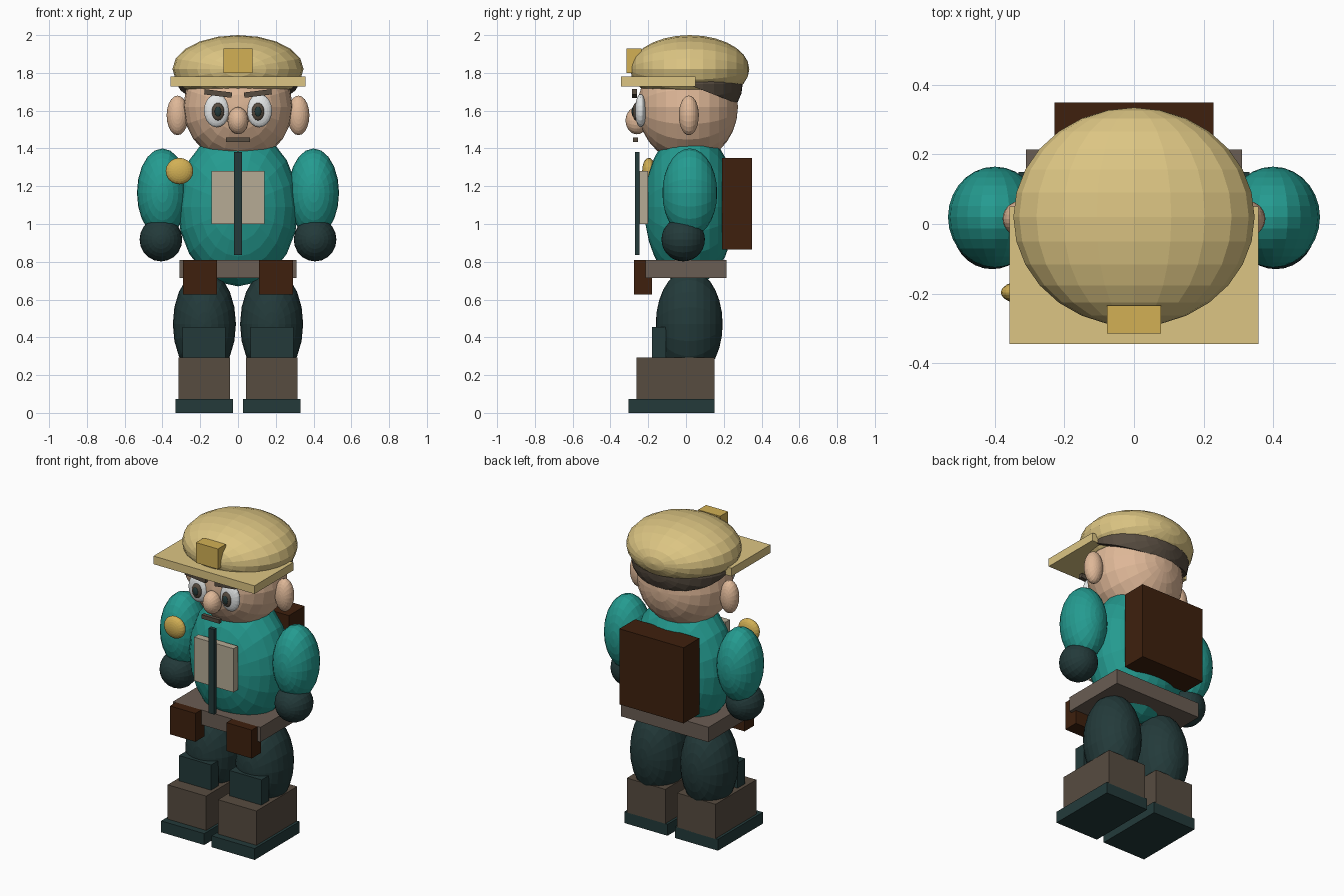
import bpy, bmesh, math
from mathutils import Matrix, Vector

if "Cube" in bpy.data.objects:
    bpy.data.objects.remove(bpy.data.objects["Cube"])


def material(name, hexcol):
    m = bpy.data.materials.new(name)
    rgb = [int(hexcol[i:i + 2], 16) / 255 for i in (0, 2, 4)]
    lin = [c / 12.92 if c <= 0.04045 else ((c + 0.055) / 1.055) ** 2.4 for c in rgb]
    m.diffuse_color = (*lin, 1)
    m.use_nodes = True
    m.node_tree.nodes["Principled BSDF"].inputs["Base Color"].default_value = m.diffuse_color
    return m


STRAW = material("straw", "DCC583")
GOLD = material("gold", "D2B055")
SKIN = material("skin", "DFB898")
TEAL = material("teal", "249B90")
DARK = material("dark_slate", "233A3A")
BROWN = material("grey_brown", "574C40")
BELT = material("belt_brown", "6A5D53")
LEATHER = material("dark_leather", "3E200D")
BEIGE = material("beige", "B6AB95")
WHITE = material("eye_white", "E6E9E9")


def finish(name, bm, mat):
    me = bpy.data.meshes.new(name)
    bmesh.ops.recalc_face_normals(bm, faces=bm.faces)
    bm.to_mesh(me)
    bm.free()
    me.materials.append(mat)
    ob = bpy.data.objects.new(name, me)
    bpy.context.collection.objects.link(ob)
    return ob


def box(name, mat, x, y, z, roll=0.0):
    """Box from (min, max) ranges, optionally rolled about the y axis."""
    bm = bmesh.new()
    size = [r[1] - r[0] for r in (x, y, z)]
    mid = Vector([(r[0] + r[1]) / 2 for r in (x, y, z)])
    bmesh.ops.create_cube(bm, size=1, matrix=Matrix.Translation(mid)
                          @ Matrix.Rotation(roll, 4, 'Y') @ Matrix.Diagonal((*size, 1)))
    return finish(name, bm, mat)


def ball(name, mat, centre, radii, cut=None):
    """Faceted ellipsoid with its poles along y; cut = (point, normal) removes that side."""
    bm = bmesh.new()
    bmesh.ops.create_uvsphere(bm, u_segments=20, v_segments=14, radius=1,
                              matrix=Matrix.Translation(centre) @ Matrix.Diagonal((*radii, 1))
                              @ Matrix.Rotation(math.pi / 2, 4, 'X'))
    if cut:
        geom = bm.verts[:] + bm.edges[:] + bm.faces[:]
        res = bmesh.ops.bisect_plane(bm, geom=geom, plane_co=cut[0], plane_no=cut[1], clear_outer=True)
        edges = [e for e in res["geom_cut"] if isinstance(e, bmesh.types.BMEdge)]
        bmesh.ops.contextual_create(bm, geom=edges)
    return finish(name, bm, mat)


def span(s, a, b):
    """Mirror an x range to side s."""
    return tuple(sorted((s * a, s * b)))


# Torso and gear
ball("torso", TEAL, (0, 0.02, 1.09), (0.32, 0.24, 0.42))
box("chest_panel", BEIGE, (-0.14, 0.14), (-0.245, -0.20), (1.0, 1.28))
box("front_zip", DARK, (-0.02, 0.02), (-0.27, -0.245), (0.835, 1.38))
ball("shoulder_badge", GOLD, (-0.31, -0.197, 1.28), (0.073, 0.035, 0.07))
box("backpack", LEATHER, (-0.228, 0.228), (0.19, 0.35), (0.865, 1.35))
box("belt", BELT, (-0.31, 0.31), (-0.215, 0.215), (0.715, 0.81))

# Head and hat
ball("head", SKIN, (0, 0.01, 1.62), (0.29, 0.265, 0.295))
ball("hair", BROWN, (0, 0.03, 1.74), (0.32, 0.27, 0.22),
     cut=((0, 0.045, 1.725), (0, -0.36, -0.93)))
ball("hat_crown", STRAW, (0, 0.02, 1.82), (0.347, 0.315, 0.18))
box("hat_brim", STRAW, (-0.358, 0.358), (-0.345, 0.05), (1.728, 1.78))
box("hat_badge", GOLD, (-0.078, 0.078), (-0.315, -0.235), (1.80, 1.93))
ball("nose", SKIN, (0, -0.26, 1.547), (0.055, 0.06, 0.072))
box("mouth", BROWN, (-0.063, 0.063), (-0.28, -0.255), (1.433, 1.458))

# Paired parts
for s, side in ((-1, "right"), (1, "left")):
    ball(side + "_ear", SKIN, (s * 0.32, 0.015, 1.575), (0.058, 0.053, 0.105))
    ball(side + "_eye", WHITE, (s * 0.113, -0.24, 1.60), (0.067, 0.03, 0.088))
    ball(side + "_iris", BROWN, (s * 0.106, -0.265, 1.595), (0.033, 0.018, 0.047))
    ball(side + "_pupil", DARK, (s * 0.106, -0.278, 1.595), (0.018, 0.01, 0.027))
    box(side + "_brow", BROWN, span(s, 0.032, 0.178), (-0.285, -0.26), (1.677, 1.705), -s * math.radians(7))
    ball(side + "_arm", TEAL, (s * 0.40, 0.02, 1.165), (0.135, 0.145, 0.235))
    ball(side + "_glove", DARK, (s * 0.408, -0.015, 0.918), (0.113, 0.115, 0.116))
    box(side + "_pouch", LEATHER, span(s, 0.11, 0.29), (-0.275, -0.18), (0.628, 0.81))
    ball(side + "_leg", DARK, (s * 0.178, 0.017, 0.47), (0.167, 0.177, 0.29))
    box(side + "_knee_pad", DARK, span(s, 0.065, 0.293), (-0.18, -0.105), (0.28, 0.455))
    box(side + "_boot", BROWN, span(s, 0.042, 0.315), (-0.263, 0.15), (0.07, 0.293))
    box(side + "_sole", DARK, span(s, 0.026, 0.332), (-0.305, 0.15), (0, 0.073))
